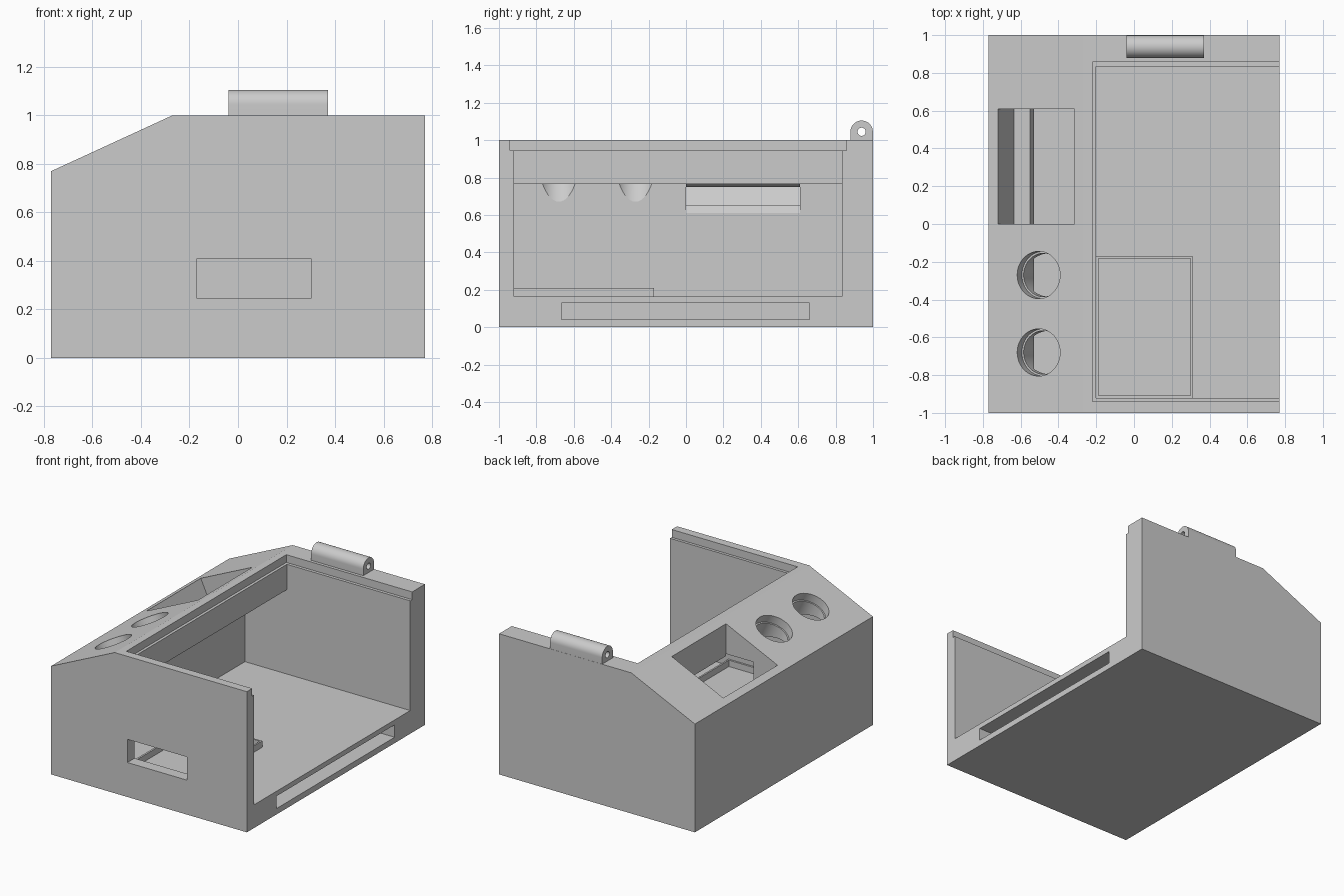
import bpy, bmesh, math
from mathutils import Matrix, Vector

cube = bpy.data.objects.get("Cube")
if cube:
    bpy.data.objects.remove(cube, do_unlink=True)

grey = bpy.data.materials.new("light grey plastic")
grey.use_nodes = True
COLOUR = (0.6, 0.6, 0.6, 1)
grey.diffuse_color = COLOUR
grey.node_tree.nodes["Principled BSDF"].inputs["Base Color"].default_value = COLOUR


def finish(bm, name):
    bmesh.ops.recalc_face_normals(bm, faces=bm.faces)
    mesh = bpy.data.meshes.new(name)
    bm.to_mesh(mesh)
    bm.free()
    mesh.materials.append(grey)
    obj = bpy.data.objects.new(name, mesh)
    bpy.context.collection.objects.link(obj)
    return obj


def prism(name, profile, start, end, axis="y"):
    """Extrude an outline: (x, z) along y, or (y, z) along x."""
    bm = bmesh.new()
    place = (lambda a, b: (a, start, b)) if axis == "y" else (lambda a, b: (start, a, b))
    face = bm.faces.new([bm.verts.new(place(a, b)) for a, b in profile])
    grown = bmesh.ops.extrude_face_region(bm, geom=[face])["geom"]
    step = Vector((0, end - start, 0) if axis == "y" else (end - start, 0, 0))
    bmesh.ops.translate(bm, vec=step, verts=[v for v in grown if isinstance(v, bmesh.types.BMVert)])
    return finish(bm, name)


def box(name, x0, x1, y0, y1, z0, z1):
    return prism(name, [(x0, z0), (x1, z0), (x1, z1), (x0, z1)], y0, y1)


def cylinder(name, centre, tilt, radius, low, high):
    """Cylinder along a z axis tilted about y, spanning low..high from its centre."""
    bm = bmesh.new()
    matrix = (Matrix.Translation(centre) @ Matrix.Rotation(tilt, 4, "Y")
              @ Matrix.Translation((0, 0, (low + high) / 2)))
    bmesh.ops.create_cone(bm, cap_ends=True, segments=48, radius1=radius, radius2=radius,
                          depth=high - low, matrix=matrix)
    return finish(bm, name)


def carve(obj, cutters):
    """Subtract the cutters, bake the result and drop the cutters."""
    for cutter in cutters:
        cutter.hide_render = True
        mod = obj.modifiers.new("cut", "BOOLEAN")
        mod.operation, mod.solver, mod.object = "DIFFERENCE", "EXACT", cutter
    bpy.context.view_layer.update()
    graph = bpy.context.evaluated_depsgraph_get()
    mesh = bpy.data.meshes.new_from_object(obj.evaluated_get(graph))
    obj.modifiers.clear()
    obj.data = mesh
    for cutter in cutters:
        bpy.data.objects.remove(cutter, do_unlink=True)


# Case body with a sloped control panel
W, SLOPE_X, SLOPE_Z = 0.77, -0.27, 0.77
body = prism("case_body", [(-W, 0), (W, 0), (W, 1), (SLOPE_X, 1), (-W, SLOPE_Z)], -1, 1)
tilt = -math.atan2(1 - SLOPE_Z, SLOPE_X + W)

# Main compartment, reaching below the panel, and the lid recess around its top
cuts = [
    prism("compartment", [(-0.53, 0.165), (0.9, 0.165), (0.9, 1.1), (-0.2, 1.1),
                          (-0.2, 0.765), (-0.53, 0.765)], -0.92, 0.835),
    box("lid_recess", -0.22, 0.9, -0.94, 0.857, 0.945, 1.1),
    box("port_window", -0.17, 0.3, -1.1, -0.9, 0.245, 0.41),
    box("base_slot", -0.5, 0.9, -0.665, 0.66, 0.042, 0.13),
    # Display window with a stepped seat
    prism("display_window", [(-0.75, 0.858), (-0.72, 0.793), (-0.635, 0.612), (-0.55, 0.652),
                             (-0.53, 0.61), (-0.45, 0.61), (-0.315, 0.75), (-0.315, 1.1)],
          0, 0.61),
]

# Stepped round button holes square to the panel
for y in (-0.27, -0.68):
    centre = (-0.505, y, 0.892)
    cuts.append(cylinder("button_recess", centre, tilt, 0.125, -0.06, 0.1))
    cuts.append(cylinder("button_bore", centre, tilt, 0.115, -0.35, 0.05))
carve(body, cuts)

# Lip hanging under the top edge of the display window
lip = prism("display_lip", [(-0.315, 0.765), (-0.315, 0.75), (-0.282, 0.765)], 0, 0.61)

# Low frame on the compartment floor
frame = box("tray_frame", -0.2, 0.31, -0.92, -0.17, 0.165, 0.21)
carve(frame, [box("tray_gap", -0.187, 0.298, -0.907, -0.182, 0.1, 0.3)])

# Hinge knuckle: rounded block with a pin hole
HY, HZ, R = 0.939, 1.045, 0.06
arc = [(HY + R * math.cos(math.pi * i / 24), HZ + R * math.sin(math.pi * i / 24))
       for i in range(25)]
hinge = prism("hinge_knuckle", [(HY - R, 1), (HY + R, 1)] + arc, -0.04, 0.37, "x")
carve(hinge, [cylinder("pin_hole", (0.165, HY, HZ), math.pi / 2, 0.022, -0.4, 0.4)])

# Smooth only the round surfaces
bpy.ops.object.select_all(action="DESELECT")
for obj in (body, lip, frame, hinge):
    obj.select_set(True)
bpy.context.view_layer.objects.active = body
bpy.ops.object.shade_smooth_by_angle(angle=math.radians(16))
